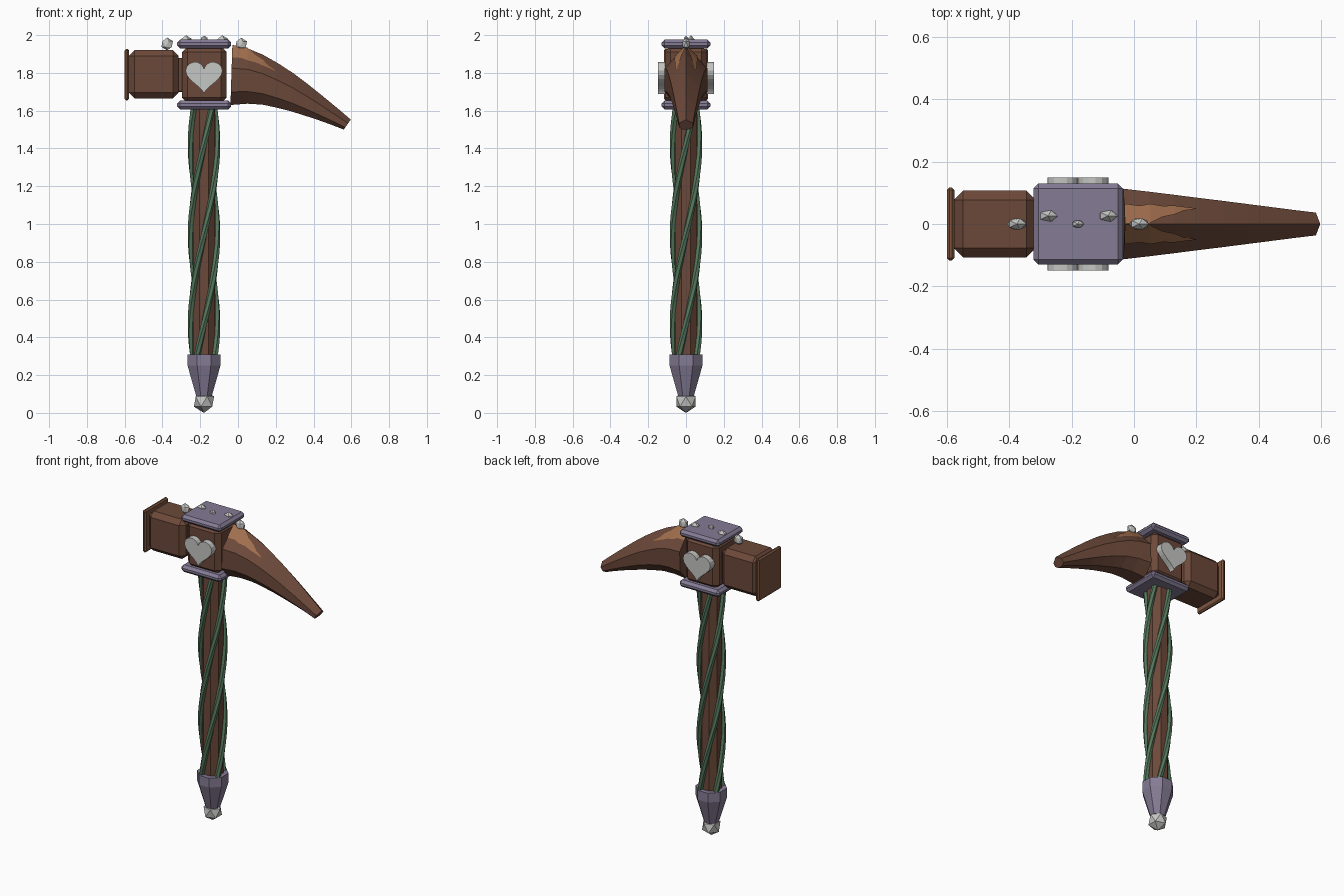
import bpy, bmesh, math
from mathutils import Vector

if "Cube" in bpy.data.objects:
    bpy.data.objects.remove(bpy.data.objects["Cube"])


def material(name, r, g, b):
    m = bpy.data.materials.new(name)
    m.use_nodes = True
    m.diffuse_color = (r, g, b, 1)
    m.node_tree.nodes["Principled BSDF"].inputs["Base Color"].default_value = (r, g, b, 1)
    return m


WOOD = material("brown wood", 0.15, 0.066, 0.042)
TRIM = material("light brown trim", 0.2, 0.09, 0.048)
WORN = material("worn copper wood", 0.36, 0.16, 0.075)
METAL = material("purple metal", 0.235, 0.2, 0.3)
SILVER = material("silver", 0.56, 0.57, 0.55)
VINE = material("green vine", 0.09, 0.185, 0.105)
AXIS = -0.18  # x of the handle


def finish(name, bm, mat):
    bmesh.ops.recalc_face_normals(bm, faces=bm.faces)
    mesh = bpy.data.meshes.new(name)
    bm.to_mesh(mesh)
    bm.free()
    mesh.materials.append(mat)
    ob = bpy.data.objects.new(name, mesh)
    bpy.context.collection.objects.link(ob)
    return ob


def box(name, lo, hi, bevel, mat):
    bm = bmesh.new()
    bmesh.ops.create_cube(bm, size=1)
    lo, hi = Vector(lo), Vector(hi)
    for v in bm.verts:
        v.co = (lo + hi) / 2 + v.co * (hi - lo)
    bmesh.ops.bevel(bm, geom=bm.edges[:], offset=bevel, segments=1, affect="EDGES")
    return finish(name, bm, mat)


def loft(name, rings, mat):
    """Skin a list of equal-length closed rings and cap both ends."""
    bm = bmesh.new()
    rows = [[bm.verts.new(p) for p in ring] for ring in rings]
    n = len(rows[0])
    for a, b in zip(rows, rows[1:]):
        for i in range(n):
            bm.faces.new((a[i], a[(i + 1) % n], b[(i + 1) % n], b[i]))
    bm.faces.new(rows[0])
    bm.faces.new(rows[-1])
    return finish(name, bm, mat)


def turned(name, profile, sides, mat):
    """Faceted upright shape from (radius, height) pairs."""
    angles = [math.tau * (i + 0.5) / sides for i in range(sides)]
    return loft(name, [[(AXIS + r * math.cos(a), r * math.sin(a), z) for a in angles]
                       for r, z in profile], mat)


def gem(name, centre, size, mat=SILVER):
    bm = bmesh.new()
    bmesh.ops.create_icosphere(bm, subdivisions=1, radius=1)
    for v in bm.verts:
        v.co = Vector(centre) + v.co * Vector(size)
    return finish(name, bm, mat)


# Handle, pommel and its gem
turned("handle", [(0.064, 0.27), (0.064, 1.63)], 8, WOOD)
turned("pommel", [(0.045, 0.09), (0.094, 0.25), (0.094, 0.31)], 8, METAL)
gem("pommel_gem", (AXIS, 0, 0.06), (0.06, 0.06, 0.06))

# Four vines winding up the handle
PITCH, REACH, THICK, STEPS = 1.9, 0.069, 0.017, 40


def vine_point(z, phase):
    a = math.tau * (z - 0.47) / PITCH + phase
    return Vector((AXIS + REACH * math.cos(a), REACH * math.sin(a), z))


for k in range(4):
    phase = k * math.pi / 2
    rings = []
    for s in range(STEPS + 1):
        z = 0.28 + 1.34 * s / STEPS
        p = vine_point(z, phase)
        along = (vine_point(z + 0.01, phase) - p).normalized()
        out = Vector((p.x - AXIS, p.y, 0)).normalized()
        side = along.cross(out).normalized()
        rings.append([p + THICK * (math.cos(t) * out + math.sin(t) * side)
                      for t in (math.tau * i / 6 for i in range(6))])
    loft(f"vine_{k + 1}", rings, VINE)

# Head block with its metal plates
box("head_block", (-0.297, -0.112, 1.64), (-0.06, 0.112, 1.94), 0.03, WOOD)
for name, z in (("lower_plate", 1.607), ("upper_plate", 1.93)):
    box(name, (-0.322, -0.13, z), (-0.036, 0.13, z + 0.046), 0.016, METAL)

# Hammer side and its striking face
box("hammer_block", (-0.578, -0.107, 1.665), (-0.315, 0.107, 1.92), 0.03, WOOD)
box("hammer_neck", (-0.33, -0.06, 1.7), (-0.28, 0.06, 1.88), 0.005, WOOD)
box("striking_face", (-0.6, -0.117, 1.655), (-0.576, 0.117, 1.927), 0.008, TRIM)

# Curved claw: top and bottom (x, z) points per station
TOP = [(-0.03, 1.945), (0.05, 1.93), (0.13, 1.897), (0.21, 1.852), (0.29, 1.8),
       (0.37, 1.74), (0.45, 1.676), (0.53, 1.61), (0.597, 1.553)]
BOTTOM = [(-0.04, 1.63), (0.05, 1.637), (0.13, 1.632), (0.2, 1.617), (0.28, 1.597),
          (0.35, 1.575), (0.42, 1.552), (0.49, 1.527), (0.56, 1.5)]
SECTION = [(0, 1), (1, 0.62), (1, 0.22), (0.45, 0), (-0.45, 0), (-1, 0.22), (-1, 0.62)]


def half_width(x):
    return 0.113 - 0.122 * (x + 0.03)


rings = []
for (tx, tz), (bx, bz) in zip(TOP, BOTTOM):
    w = half_width(tx)
    rings.append([(bx + (tx - bx) * h, s * w, bz + (tz - bz) * h) for s, h in SECTION])
loft("claw", rings, WOOD)


# Worn patches lying on the two upper facets of the claw
def facet_point(x, v, sign):
    i = max(k for k in range(len(TOP) - 1) if TOP[k][0] <= x)
    f = (x - TOP[i][0]) / (TOP[i + 1][0] - TOP[i][0])
    ends = []
    for k in (i, i + 1):
        ridge = Vector((TOP[k][0], 0, TOP[k][1]))
        foot = Vector((BOTTOM[k][0], 0, BOTTOM[k][1]))
        edge = foot.lerp(ridge, 0.62)
        edge.y = sign * half_width(TOP[k][0])
        ends.append(ridge.lerp(edge, v))
    return ends[0].lerp(ends[1], f) + Vector((0.001, sign * 0.003, 0.003))


PATCH = [(-0.03, 0, 0.55), (0.02, 0, 0.52), (0.05, 0, 0.6), (0.09, 0.2, 0.56),
         (0.13, 0.3, 0.6), (0.16, 0.45, 0.58), (0.2, 0.53, 0.56)]
for name, sign in (("worn_patch_front", -1), ("worn_patch_back", 1)):
    bm = bmesh.new()
    rows = [[bm.verts.new(facet_point(x, v, sign)) for v in (lo, hi)] for x, lo, hi in PATCH]
    for a, b in zip(rows, rows[1:]):
        f = bm.faces.new((a[0], a[1], b[1], b[0]))
        f.normal_update()
        if f.normal.z < 0:
            f.normal_flip()
    mesh = bpy.data.meshes.new(name)
    bm.to_mesh(mesh)
    bm.free()
    mesh.materials.append(WORN)
    bpy.context.collection.objects.link(bpy.data.objects.new(name, mesh))

# Heart ornaments on front and back
outline = []
for i in range(32):
    t = math.tau * i / 32
    hx = 16 * math.sin(t) ** 3
    hz = 13 * math.cos(t) - 5 * math.cos(2 * t) - 2 * math.cos(3 * t) - math.cos(4 * t)
    outline.append((AXIS + hx * 0.0061, 1.788 + hz * 0.0059))
for name, sign in (("heart_front", -1), ("heart_back", 1)):
    loft(name, [[(x, sign * y, z) for x, z in outline] for y in (0.1, 0.149)], SILVER)

# Faceted studs along the top
STUD = (0.034, 0.021, 0.034)
for name, centre in (("hammer_stud", (-0.375, 0, 1.953)), ("claw_stud", (0.017, 0, 1.952)),
                     ("plate_stud_right", (-0.275, 0.026, 1.965)),
                     ("plate_stud_left", (-0.083, 0.026, 1.965))):
    gem(name, centre, STUD)
gem("plate_stud_middle", (AXIS, 0, 1.977), (0.021, 0.014, 0.02))
